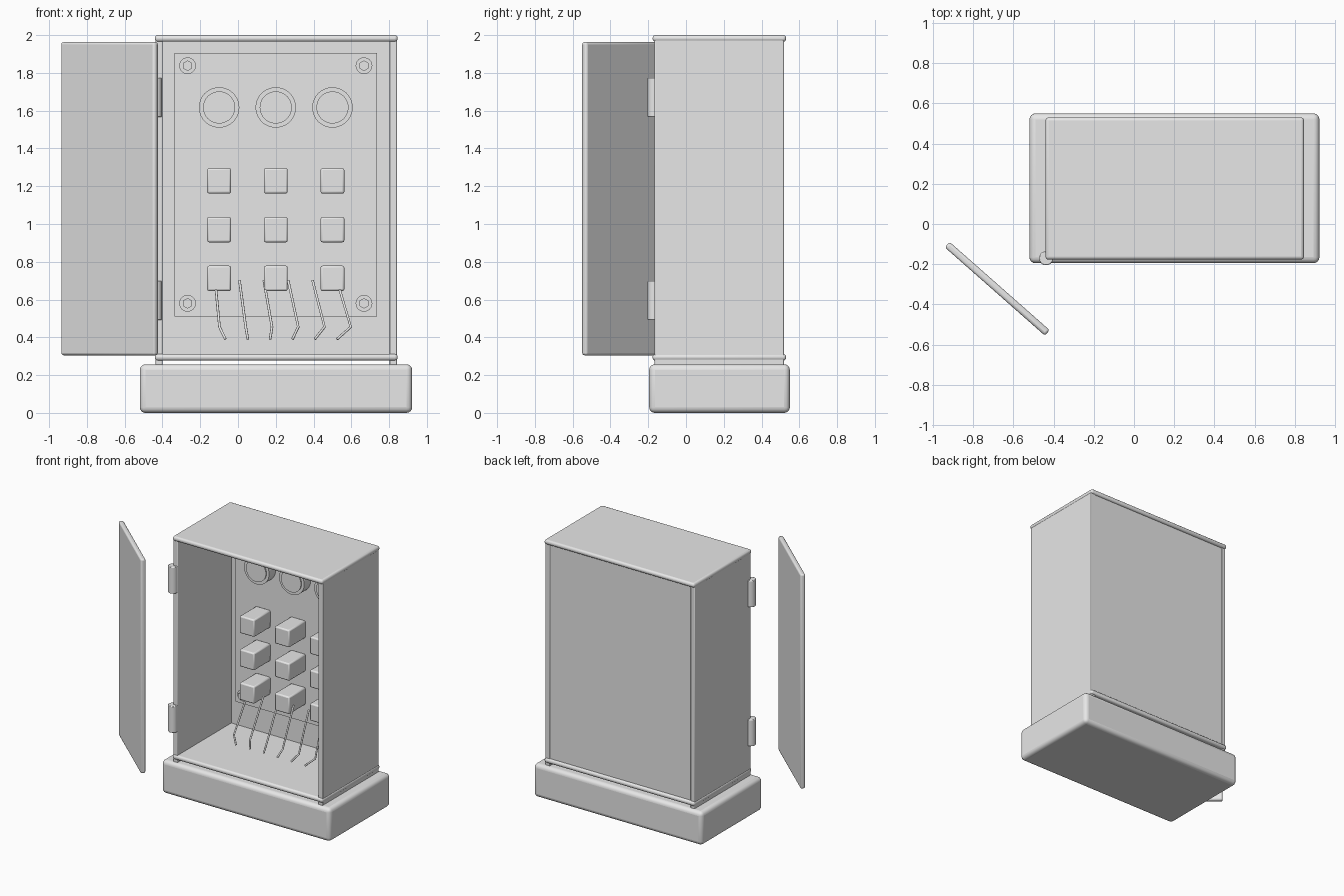
import bpy
import math
from mathutils import Vector

old = bpy.data.objects.get("Cube")
if old:
    bpy.data.objects.remove(old, do_unlink=True)

grey = bpy.data.materials.new("light grey metal")
grey.use_nodes = True
grey.diffuse_color = (0.8, 0.8, 0.8, 1)
grey.node_tree.nodes["Principled BSDF"].inputs["Base Color"].default_value = (0.8, 0.8, 0.8, 1)


def finish(obj, name, bevel=0.0, segments=3):
    obj.name = name
    obj.data.materials.append(grey)
    if bevel:
        mod = obj.modifiers.new("rounded edges", "BEVEL")
        mod.width = bevel
        mod.segments = segments
        mod.limit_method = "ANGLE"
    bpy.ops.object.shade_smooth_by_angle(angle=math.radians(35))
    return obj


def box(name, low, high, bevel=0.0, segments=3):
    low, high = Vector(low), Vector(high)
    bpy.ops.mesh.primitive_cube_add(size=1, location=(low + high) / 2)
    obj = bpy.context.object
    obj.scale = high - low
    bpy.ops.object.transform_apply(location=False, rotation=False, scale=True)
    return finish(obj, name, bevel, segments)


def disc(name, x, z, radius, front, back, sides=40, bevel=0.0):
    # Cylinder whose axis points to the front
    bpy.ops.mesh.primitive_cylinder_add(
        vertices=sides, radius=radius, depth=back - front,
        location=(x, (front + back) / 2, z), rotation=(math.pi / 2, 0, 0))
    return finish(bpy.context.object, name, bevel, 2)


# Plinth and cabinet shell
LEFT, RIGHT = -0.44, 0.845
box("plinth", (-0.52, -0.195, 0), (0.922, 0.55, 0.257), 0.03, 4)
box("roof_panel", (LEFT, -0.177, 1.965), (RIGHT, 0.53, 2), 0.015)
box("floor_panel", (LEFT, -0.177, 0.277), (RIGHT, 0.53, 0.312), 0.015)
box("right_wall", (LEFT + 0.004, -0.167, 0.25), (-0.4, 0.518, 1.985), 0.005, 2)
box("left_wall", (0.803, -0.167, 0.25), (RIGHT - 0.004, 0.518, 1.985), 0.005, 2)
box("back_wall", (-0.41, 0.49, 0.285), (0.813, 0.513, 1.99))

# Open door, swung away from the cabinet
door = box("door", (-0.332, -0.018, 0.305), (0.332, 0.018, 1.963), 0.013)
door.location.x, door.location.y = -0.68, -0.322
door.rotation_euler.z = math.radians(-41.4)

# Hinge barrels
for label, z in (("upper", 1.67), ("lower", 0.595)):
    bpy.ops.mesh.primitive_cylinder_add(vertices=24, radius=0.035, depth=0.205,
                                        location=(-0.437, -0.17, z))
    finish(bpy.context.object, label + "_hinge", 0.004, 2)

# Mounting plate with corner bolts
box("mounting_plate", (-0.335, 0.45, 0.51), (0.735, 0.492, 1.905))
for x in (-0.267, 0.667):
    for z in (0.58, 1.838):
        disc("bolt_washer", x, z, 0.044, 0.435, 0.455, 32)
        disc("bolt_head", x, z, 0.028, 0.415, 0.45, 6)

# Gauges above a grid of switch blocks
for x in (-0.1, 0.2, 0.5):
    disc("gauge_body", x, 1.617, 0.107, 0.37, 0.455)
    disc("gauge_glass", x, 1.617, 0.085, 0.362, 0.38)
    for z in (1.228, 0.97, 0.712):
        box("switch_block", (x - 0.063, 0.25, z - 0.067), (x + 0.063, 0.455, z + 0.067), 0.01, 2)

# Loose bent wires
for i in range(6):
    curve = bpy.data.curves.new("wire", "CURVE")
    curve.dimensions = "3D"
    curve.bevel_depth = 0.007
    curve.bevel_resolution = 2
    curve.use_fill_caps = True
    spline = curve.splines.new("POLY")
    path = [(-0.121 + 0.129 * i, 0.3, 0.7),
            (-0.098 + 0.139 * i, 0.09, 0.455),
            (-0.066 + 0.118 * i, 0.07, 0.39)]
    spline.points.add(len(path) - 1)
    for point, co in zip(spline.points, path):
        point.co = (*co, 1)
    curve.materials.append(grey)
    wire = bpy.data.objects.new("wire", curve)
    bpy.context.collection.objects.link(wire)
